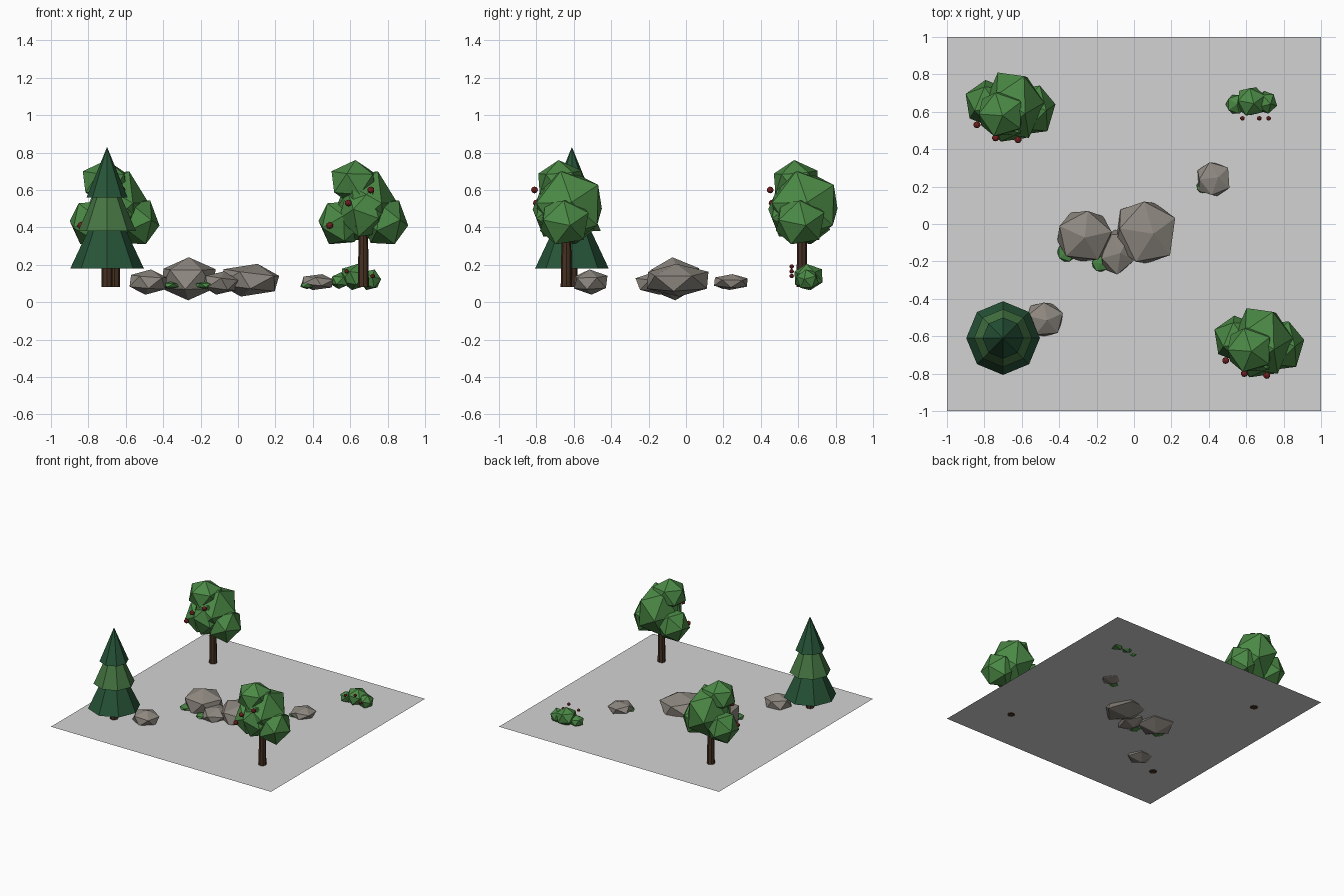
import bpy, bmesh, math
from mathutils import Matrix, Vector, Euler

if "Cube" in bpy.data.objects:
    bpy.data.objects.remove(bpy.data.objects["Cube"])


def material(name, rgb):
    m = bpy.data.materials.new(name)
    m.diffuse_color = (*rgb, 1)
    m.use_nodes = True
    m.node_tree.nodes["Principled BSDF"].inputs["Base Color"].default_value = m.diffuse_color
    return m


LEAF = material("leaf green", (0.07, 0.25, 0.06))
PINE_DARK = material("dark pine green", (0.02, 0.09, 0.04))
PINE_MID = material("mid pine green", (0.06, 0.18, 0.055))
BARK = material("bark brown", (0.06, 0.03, 0.015))
ROCK = material("rock grey", (0.27, 0.245, 0.215))
BERRY = material("berry red", (0.18, 0.015, 0.015))
GROUND = material("ground grey", (0.65, 0.65, 0.65))


def finish(name, bm, mat):
    me = bpy.data.meshes.new(name)
    bm.to_mesh(me)
    bm.free()
    me.materials.append(mat)
    ob = bpy.data.objects.new(name, me)
    bpy.context.collection.objects.link(ob)
    return ob


def blob(name, mat, lo, hi, turn=(0, 0, 0), shift=(0, 0, 0), detail=1):
    """Faceted ball, turned and then fitted into the box lo..hi."""
    bm = bmesh.new()
    bmesh.ops.create_icosphere(bm, subdivisions=detail, radius=1,
                               matrix=Euler(turn).to_matrix().to_4x4())
    for a in range(3):
        vals = [v.co[a] for v in bm.verts]
        mn, mx = min(vals), max(vals)
        for v in bm.verts:
            t = (v.co[a] - mn) / (mx - mn)
            v.co[a] = lo[a] + t * (hi[a] - lo[a]) + shift[a]
    return finish(name, bm, mat)


def ball(name, mat, c, r):
    return blob(name, mat, [k - r for k in c], [k + r for k in c], detail=2)


def cone(name, mat, x, y, z0, z1, r0, r1, sides=8):
    bm = bmesh.new()
    bmesh.ops.create_cone(bm, cap_ends=True, segments=sides, radius1=r0, radius2=r1,
                          depth=z1 - z0,
                          matrix=Matrix.Translation((x, y, (z0 + z1) / 2)))
    return finish(name, bm, mat)


# Ground sheet
bm = bmesh.new()
bmesh.ops.create_grid(bm, x_segments=1, y_segments=1, size=1,
                      matrix=Matrix.Translation((0, 0, 0.083)))
finish("ground", bm, GROUND)

# Pine: trunk and three stacked tiers
px, py = -0.70, -0.61
cone("pine_trunk", BARK, px, py, 0.08, 0.25, 0.03, 0.03)
cone("pine_lower_tier", PINE_DARK, px, py, 0.18, 0.45, 0.197, 0.07)
cone("pine_middle_tier", PINE_MID, px, py, 0.38, 0.62, 0.155, 0.05)
cone("pine_top_tier", PINE_DARK, px, py, 0.56, 0.83, 0.11, 0.0)

# Two matching fruit trees
CROWN = [
    ((0.52, -0.80, 0.33), (0.85, -0.45, 0.70), (0.3, 0.35, 0.2)),
    ((0.50, -0.79, 0.52), (0.74, -0.55, 0.76), (0.1, 0.0, 0.6)),
    ((0.43, -0.74, 0.31), (0.67, -0.49, 0.54), (0.5, 0.2, 0.9)),
    ((0.66, -0.78, 0.31), (0.91, -0.52, 0.55), (0.2, 0.6, 0.3)),
    ((0.54, -0.82, 0.35), (0.80, -0.58, 0.62), (0.7, 0.1, 0.4)),
]
FRUIT = [(0.71, -0.81, 0.60), (0.59, -0.80, 0.53), (0.49, -0.73, 0.41)]
for side, off in (("front", (0, 0, 0)), ("back", (-1.33, 1.26, 0))):
    cone(side + "_tree_trunk", BARK, 0.67 + off[0], -0.64 + off[1], 0.08, 0.42, 0.03, 0.024)
    for i, (lo, hi, turn) in enumerate(CROWN):
        blob(f"{side}_tree_leaves_{i}", LEAF, lo, hi, turn, off)
    for i, c in enumerate(FRUIT):
        ball(f"{side}_tree_fruit_{i}", BERRY, Vector(c) + Vector(off), 0.018)

# Rocks
for i, (lo, hi, turn) in enumerate([
    ((-0.58, -0.60, 0.04), (-0.38, -0.42, 0.175), (0.1, 0.1, 0.4)),
    ((-0.41, -0.20, 0.01), (-0.12, 0.07, 0.24), (0.05, 0.0, 0.2)),
    ((-0.19, -0.27, 0.04), (0.0, -0.03, 0.165), (0.2, 0.1, 0.9)),
    ((-0.10, -0.21, 0.03), (0.22, 0.12, 0.205), (0.15, 0.2, 0.5)),
    ((0.34, 0.15, 0.065), (0.51, 0.33, 0.15), (0.1, 0.25, 0.7)),
]):
    blob(f"rock_{i}", ROCK, lo, hi, turn)

# Moss tufts beside the rocks
for i, (x, y, r) in enumerate([(-0.36, -0.15, 0.05), (-0.18, -0.21, 0.045), (0.37, 0.20, 0.035)]):
    blob(f"moss_{i}", LEAF, (x - r, y - r, 0.07), (x + r, y + r, 0.11), (0, 0, 0.5 * i))

# Berry bush
for i, (lo, hi) in enumerate([
    ((0.49, 0.59, 0.07), (0.60, 0.69, 0.16)),
    ((0.55, 0.58, 0.065), (0.70, 0.73, 0.205)),
    ((0.65, 0.59, 0.065), (0.765, 0.71, 0.175)),
]):
    blob(f"bush_leaves_{i}", LEAF, lo, hi, (0.2 * i, 0.1, 0.5 * i))
for i, c in enumerate([(0.58, 0.565, 0.165), (0.67, 0.565, 0.19), (0.72, 0.565, 0.14)]):
    ball(f"bush_berry_{i}", BERRY, c, 0.012)
